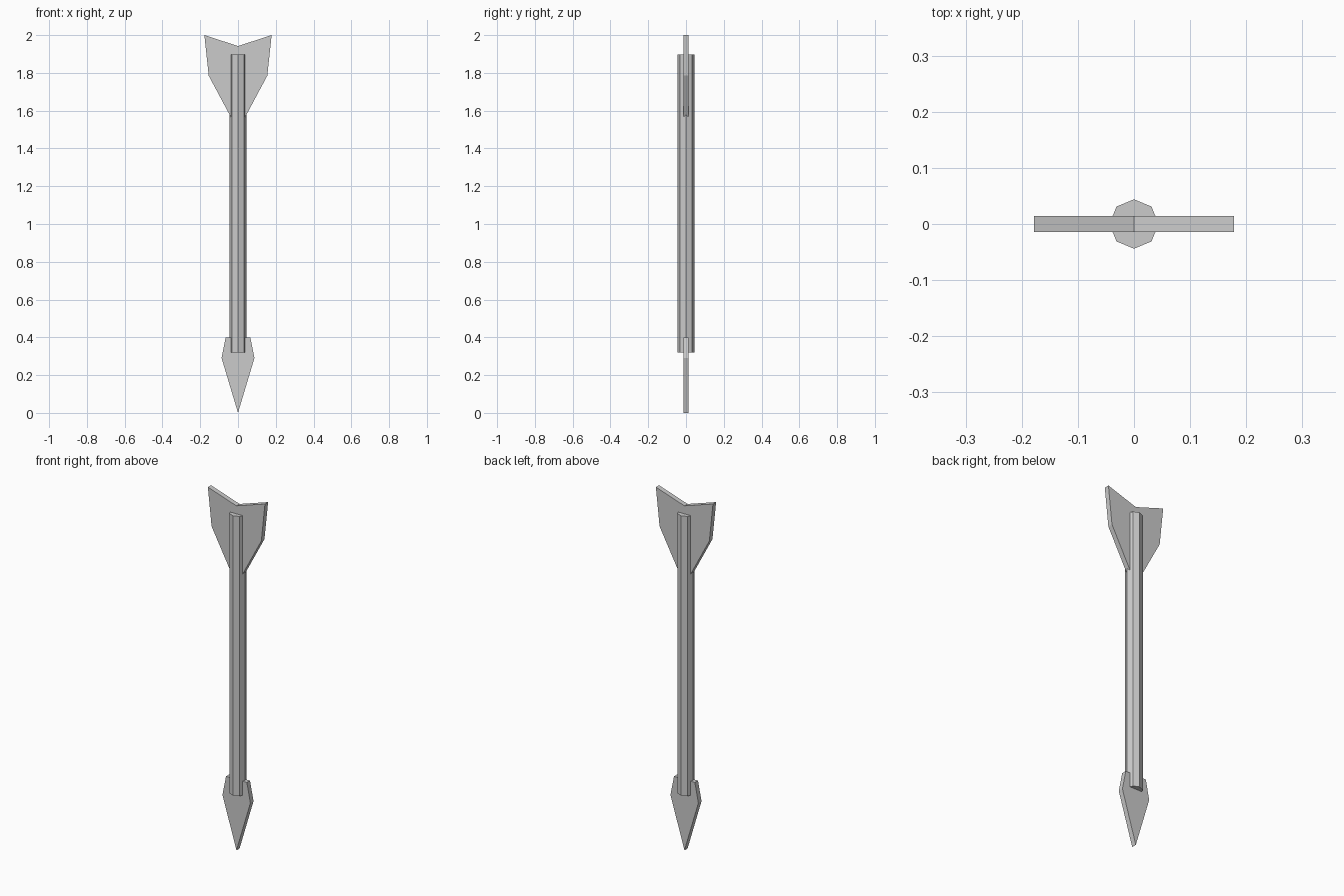
import bpy
import bmesh

if "Cube" in bpy.data.objects:
    bpy.data.objects.remove(bpy.data.objects["Cube"])


def make_plate(name, half_profile, half_thickness):
    """Flat plate in the XZ plane: mirrored half outline, extruded along Y."""
    # half_profile runs bottom to top, first and last points may lie on x = 0
    left = [(-x, z) for x, z in reversed(half_profile) if x > 0]
    outline = half_profile + left
    bm = bmesh.new()
    face = bm.faces.new([bm.verts.new((x, -half_thickness, z)) for x, z in outline])
    ext = bmesh.ops.extrude_face_region(bm, geom=[face])
    moved = [g for g in ext["geom"] if isinstance(g, bmesh.types.BMVert)]
    bmesh.ops.translate(bm, verts=moved, vec=(0, 2 * half_thickness, 0))
    # split the concave outlines cleanly
    bmesh.ops.triangulate(bm, faces=[f for f in bm.faces if len(f.verts) > 4])
    bmesh.ops.recalc_face_normals(bm, faces=bm.faces)
    mesh = bpy.data.meshes.new(name)
    bm.to_mesh(mesh)
    bm.free()
    obj = bpy.data.objects.new(name, mesh)
    bpy.context.collection.objects.link(obj)
    return obj


# Octagonal shaft
z0, z1 = 0.32, 1.897
bpy.ops.mesh.primitive_cylinder_add(vertices=8, radius=0.044, depth=z1 - z0,
                                    location=(0, 0, (z0 + z1) / 2))
bpy.context.object.name = "shaft"

# Pointed head at the bottom
make_plate("arrow_head", [(0, 0), (0.087, 0.29), (0.065, 0.40)], 0.014)

# Notched fletching at the top
make_plate("fletching", [(0, 1.495), (0.155, 1.785), (0.178, 2.0), (0, 1.942)], 0.014)
